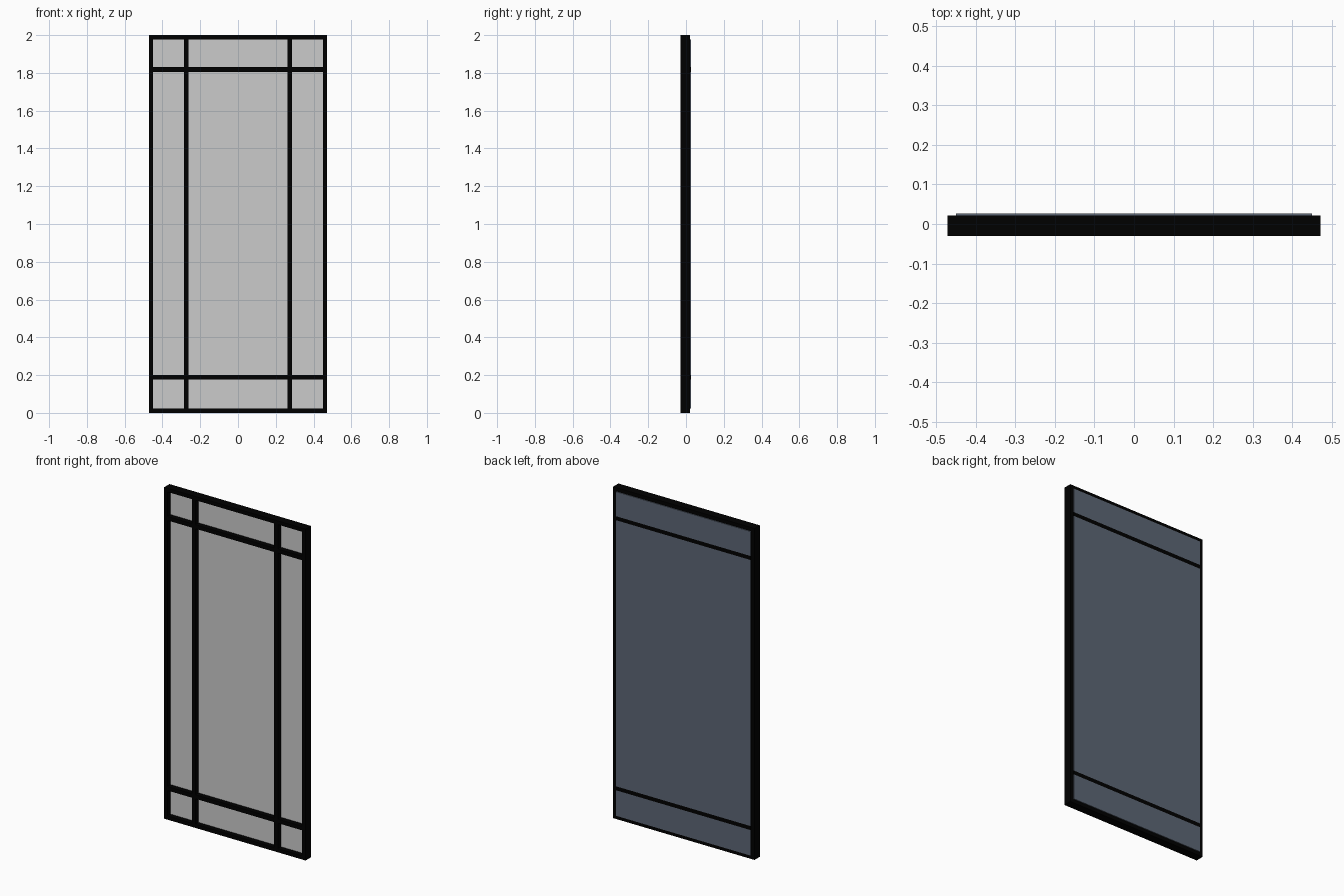
import bpy
import bmesh

if "Cube" in bpy.data.objects:
    bpy.data.objects.remove(bpy.data.objects["Cube"])

W, H = 0.472, 2.0          # half width, height
Y0, Y1 = -0.030, 0.021     # frame front and back
BACK = 0.026               # rear face of panes and cross bars
T = 0.022                  # frame width
B = 0.012                  # half width of glazing bars


def material(name, *rgb):
    mat = bpy.data.materials.new(name)
    mat.diffuse_color = (*rgb, 1)
    mat.use_nodes = True
    mat.node_tree.nodes["Principled BSDF"].inputs["Base Color"].default_value = mat.diffuse_color
    return mat


black = material("black_metal", 0.0, 0.0, 0.0)
slate = material("dark_backing", 0.11, 0.135, 0.18)


def box(name, x0, x1, y0, y1, z0, z1, mat=None):
    bm = bmesh.new()
    bmesh.ops.create_cube(bm, size=1)
    for v in bm.verts:
        v.co = (x1 if v.co.x > 0 else x0,
                y1 if v.co.y > 0 else y0,
                z1 if v.co.z > 0 else z0)
    mesh = bpy.data.meshes.new(name)
    bm.to_mesh(mesh)
    bm.free()
    if mat:
        mesh.materials.append(mat)
    ob = bpy.data.objects.new(name, mesh)
    bpy.context.collection.objects.link(ob)
    return ob


# Outer frame: full-height stiles with rails between them
for side, s in (("left", -1), ("right", 1)):
    a, b = sorted((s * W, s * (W - T)))
    box(f"frame_stile_{side}", a, b, Y0, Y1, 0, H, black)
for name, z in (("bottom", 0), ("top", H - T)):
    box(f"frame_rail_{name}", -W + T, W - T, Y0, Y1, z, z + T, black)

# Horizontal glazing bars, running through to the back face
bars = (0.188, 1.818)
for name, z in zip(("lower", "upper"), bars):
    box(f"cross_bar_{name}", -W + T, W - T, Y0, BACK, z - B, z + B, black)

# Panes between the cross bars, set back from the front, with dark backing
edges = (T, bars[0] - B, bars[0] + B, bars[1] - B, bars[1] + B, H - T)
panes = tuple(zip(("bottom", "middle", "top"), edges[::2], edges[1::2]))
for name, z0, z1 in panes:
    box(f"pane_{name}", -W + T, W - T, 0.0, 0.015, z0, z1)
    box(f"backing_{name}", -W + T, W - T, 0.015, BACK, z0, z1, slate)

# Vertical glazing bars on the front of the panes only
for side, x in (("left", -0.275), ("right", 0.275)):
    for name, z0, z1 in panes:
        box(f"upright_bar_{side}_{name}", x - B, x + B, Y0, 0.0, z0, z1, black)
